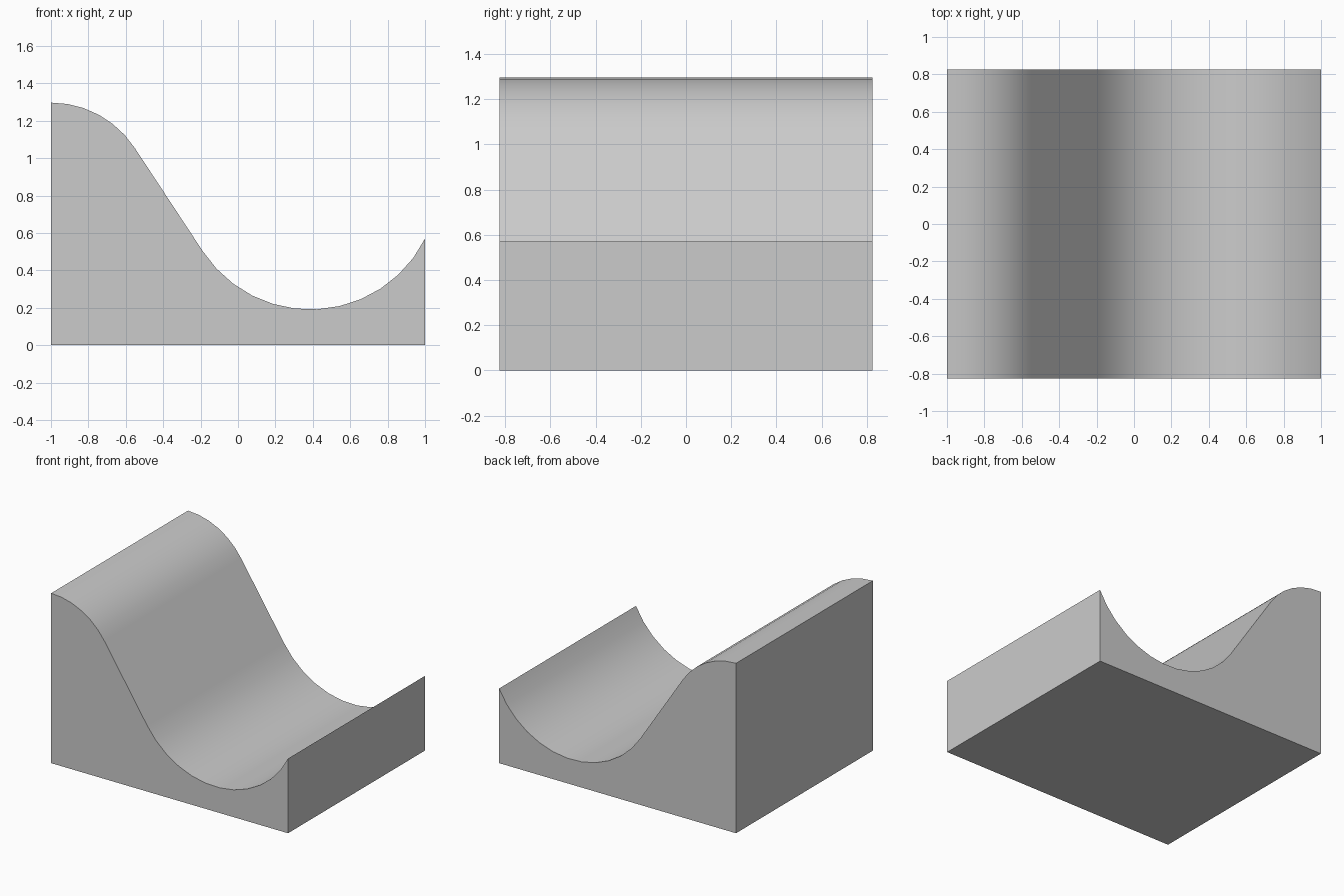
import bpy, bmesh
from math import sin, cos, radians

if "Cube" in bpy.data.objects:
    bpy.data.objects.remove(bpy.data.objects["Cube"])

HALF_DEPTH = 0.825
SLOPE = 57.0  # steepness of the straight run between both arcs


def arc(cx, cz, radius, start, end, steps):
    """Points around a centre; angles in degrees from straight up."""
    angles = [radians(start + (end - start) * i / steps) for i in range(steps + 1)]
    return [(cx + radius * sin(a), cz + radius * cos(a)) for a in angles]


# Side profile: flat base, rounded crest, straight slope, round trough
profile = [(1, 0), (-1, 0)]
profile += arc(-1, 0.762, 0.535, 0, SLOPE, 6)
profile += arc(0.387, 0.878, 0.687, 180 + SLOPE, 180 - 63.2, 12)
profile[-1] = (1, 0.57)

# Extrude the profile front to back
bm = bmesh.new()
face = bm.faces.new([bm.verts.new((x, -HALF_DEPTH, z)) for x, z in profile])
result = bmesh.ops.extrude_face_region(bm, geom=[face])
moved = [v for v in result["geom"] if isinstance(v, bmesh.types.BMVert)]
bmesh.ops.translate(bm, verts=moved, vec=(0, 2 * HALF_DEPTH, 0))
bmesh.ops.recalc_face_normals(bm, faces=bm.faces)

mesh = bpy.data.meshes.new("curved_ramp")
bm.to_mesh(mesh)
bm.free()
ramp = bpy.data.objects.new("curved_ramp", mesh)
bpy.context.collection.objects.link(ramp)

# Smooth the curved top, keep the block edges sharp
bpy.context.view_layer.objects.active = ramp
ramp.select_set(True)
bpy.ops.object.shade_smooth_by_angle(angle=radians(25))
